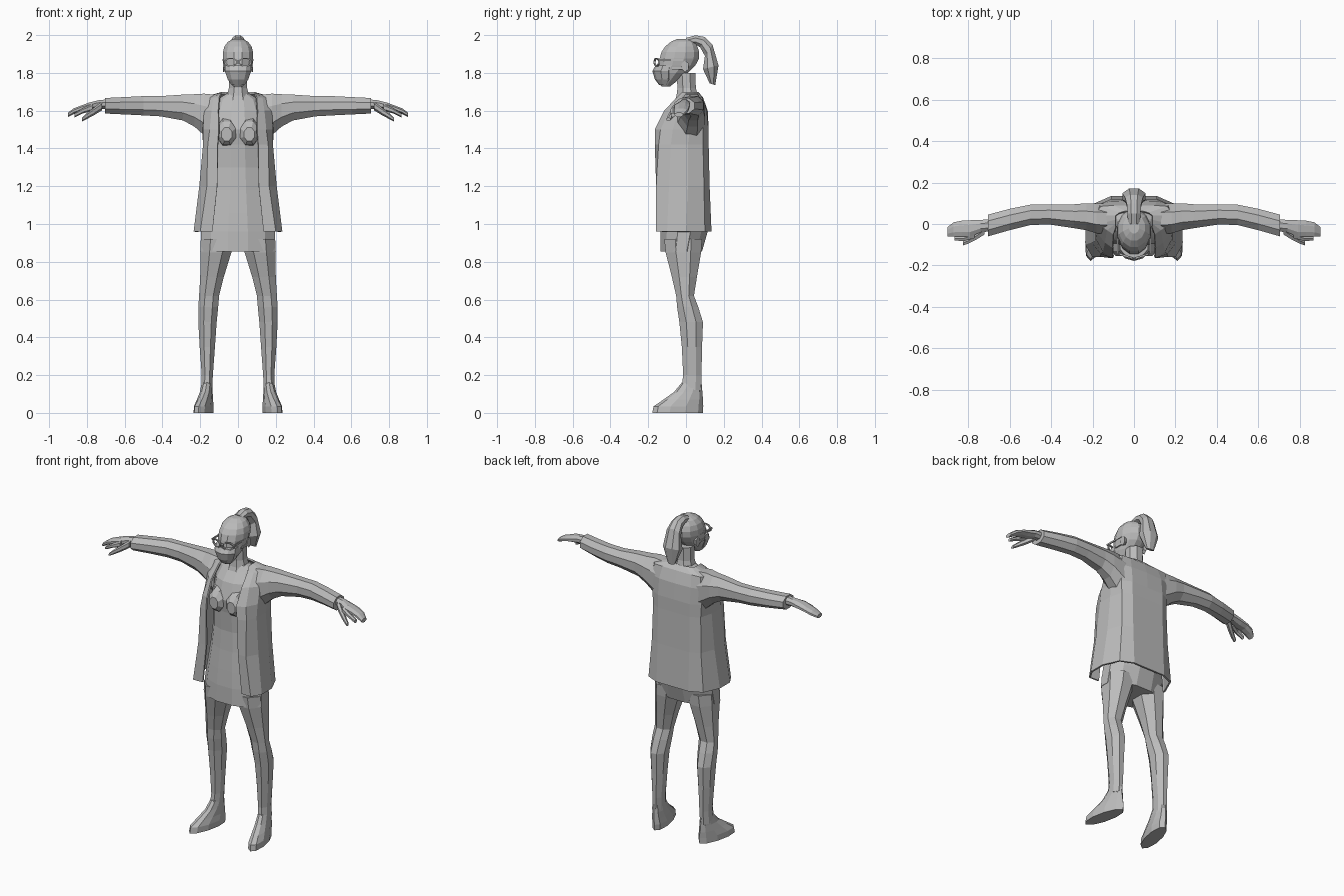
import bpy, bmesh, math
from mathutils import Vector, Matrix

grey = bpy.data.materials.new("plain grey")
grey.diffuse_color = (0.5, 0.5, 0.5, 1)


def finish(name, bm, mirror=False):
    bmesh.ops.recalc_face_normals(bm, faces=bm.faces)
    me = bpy.data.meshes.new(name)
    bm.to_mesh(me)
    bm.free()
    me.materials.append(grey)
    ob = bpy.data.objects.new(name, me)
    bpy.context.collection.objects.link(ob)
    if mirror:
        mod = ob.modifiers.new("mirror", 'MIRROR')
        mod.merge_threshold = 0.0005
    return ob


def loft(name, rings, closed=True, mirror=False):
    """Skin a list of equal-length point rings."""
    bm = bmesh.new()
    rows = [[bm.verts.new(p) for p in r] for r in rings]
    n = len(rows[0])
    for a, b in zip(rows, rows[1:]):
        for i in range(n if closed else n - 1):
            j = (i + 1) % n
            bm.faces.new((a[i], a[j], b[j], b[i]))
    if closed:
        bm.faces.new(rows[0])
        bm.faces.new(rows[-1])
    return finish(name, bm, mirror)


def ring(c, u, v, n):
    c, u, v = Vector(c), Vector(u), Vector(v)
    k = 1 / math.cos(math.pi / n)      # flat sides reach the given size
    return [c + k * (u * math.cos(t) + v * math.sin(t))
            for t in ((i + 0.5) * math.tau / n for i in range(n))]


def level(z, yf, yb, x0, x1, n=8, skew=0):
    """Horizontal ring from front yf to back yb and x0 to x1."""
    r = (yb - yf) / 2
    return ring(((x0 + x1) / 2, (yf + yb) / 2, z), ((x1 - x0) / 2, 0, 0), (skew * r, r, 0), n)


def body(name, rows, n=12):
    return loft(name, [level(z, yf, yb, -w, w, n) for z, yf, yb, w in rows])


def arm_ring(x, y0, y1, z0, z1, n=8):
    return ring((x, (y0 + y1) / 2, (z0 + z1) / 2), (0, (y1 - y0) / 2, 0), (0, 0, (z1 - z0) / 2), n)


def box(name, c, size, rot=0, mirror=False):
    bm = bmesh.new()
    m = Matrix.Translation(c) @ Matrix.Rotation(rot, 4, 'Z') @ Matrix.Diagonal((*size, 1))
    bmesh.ops.create_cube(bm, size=1, matrix=m)
    return finish(name, bm, mirror)


# Head, neck and face mask
body("head", [(1.728, -.13, -.085, .025), (1.755, -.15, -.05, .045), (1.80, -.16, .01, .065),
              (1.84, -.145, .05, .074), (1.875, -.14, .068, .08), (1.91, -.13, .07, .08),
              (1.94, -.11, .06, .072), (1.965, -.08, .045, .053), (1.98, -.045, .02, .025)])
body("neck", [(1.62, -.07, .09, .08), (1.68, -.05, .062, .058), (1.72, -.045, .052, .048),
              (1.80, -.05, .05, .046)], 8)
body("face_mask", [(1.735, -.14, -.09, .034), (1.765, -.162, -.06, .054), (1.81, -.175, -.05, .07),
                   (1.84, -.158, -.05, .068)], 10)
box("mask_strap", (.073, -.04, 1.825), (.008, .07, .012), 0, True)
loft("ear", [ring((x, -.005, 1.835), (0, s, 0), (0, 0, s * 1.5), 6)
             for x, s in ((.062, .014), (.08, .018))], mirror=True)

# Glasses: rims, bridge and temples
rim = []
for a in range(8):
    t = (a + .5) * math.tau / 8
    d = Vector((math.cos(t) * .033, 0, math.sin(t) * .021))
    rim.append(ring(Vector((.038, -.155 + .012 * math.cos(t), 1.857)) + d,
                    d.normalized() * .004, (0, .005, 0), 4))
bm = bmesh.new()
rows = [[bm.verts.new(p) for p in r] for r in rim]
for i in range(8):
    for j in range(4):
        k, m = (i + 1) % 8, (j + 1) % 4
        bm.faces.new((rows[i][j], rows[i][m], rows[k][m], rows[k][j]))
finish("glasses_rim", bm, True)
box("glasses_bridge", (0, -.163, 1.864), (.02, .008, .008))
box("glasses_temple", (.078, -.08, 1.868), (.006, .13, .01), 0, True)

# Ponytail: outer point, inner point and half width of each section
tail = [((.0, 1.985), (.01, 1.945), .028), ((.05, 1.999), (.05, 1.95), .032),
        ((.10, 1.99), (.075, 1.935), .034), ((.14, 1.95), (.10, 1.89), .043),
        ((.172, 1.84), (.09, 1.82), .056), ((.155, 1.735), (.125, 1.745), .024)]
loft("ponytail", [ring((0, (o[0] + i[0]) / 2, (o[1] + i[1]) / 2), (w, 0, 0),
                       (0, (o[0] - i[0]) / 2, (o[1] - i[1]) / 2), 8) for o, i, w in tail])

# Dress with bust
body("dress", [(.855, -.135, .085, .2), (.96, -.135, .115, .195), (1.06, -.128, .11, .18),
               (1.18, -.118, .10, .16), (1.30, -.112, .09, .145), (1.42, -.12, .09, .14),
               (1.50, -.132, .09, .14), (1.60, -.10, .09, .13), (1.66, -.055, .075, .11),
               (1.69, -.04, .055, .06)])
loft("bust", [ring((.06, y, z), (w, 0, 0), (0, 0, h), 8) for y, z, w, h in
              ((-.08, 1.49, .052, .075), (-.13, 1.48, .048, .062), (-.155, 1.475, .028, .035))],
     mirror=True)

# Open jacket: half outline from back centre round to the front opening
jacket = [
    (.96, [(0, .135), (.11, .135), (.19, .10), (.235, .0), (.235, -.10), (.20, -.16), (.135, -.158)]),
    (1.2, [(0, .125), (.11, .125), (.17, .095), (.205, .01), (.205, -.09), (.165, -.158), (.11, -.158)]),
    (1.42, [(0, .12), (.11, .12), (.165, .09), (.185, .01), (.185, -.08), (.16, -.145), (.108, -.165)]),
    (1.5, [(0, .12), (.11, .12), (.17, .09), (.19, .02), (.185, -.07), (.15, -.135), (.102, -.165)]),
    (1.6, [(0, .115), (.11, .11), (.17, .095), (.20, .04), (.18, -.04), (.14, -.09), (.105, -.115)]),
    (1.67, [(0, .09), (.10, .09), (.16, .085), (.19, .045), (.17, .0), (.13, -.03), (.10, -.05)]),
    (1.698, [(0, .066), (.04, .063), (.07, .055), (.09, .04), (.09, .02), (.09, .0), (.09, -.02)])]
coat = loft("jacket", [[(x, y, z) for x, y in pts] for z, pts in jacket], closed=False, mirror=True)
sol = coat.modifiers.new("cloth", 'SOLIDIFY')
sol.thickness = .01
sol.offset = -1

# Sleeves
loft("sleeve", [arm_ring(*r) for r in
                ((.13, -.05, .10, 1.43, 1.685), (.18, -.045, .10, 1.47, 1.69),
                 (.23, -.03, .10, 1.515, 1.687), (.29, -.02, .095, 1.548, 1.685),
                 (.41, -.002, .095, 1.57, 1.677), (.50, -.005, .093, 1.575, 1.677),
                 (.60, -.03, .073, 1.58, 1.672), (.705, -.06, .045, 1.585, 1.667))], mirror=True)

# Hands: palm with fingers, a forefinger and a thumb
loft("hand", [arm_ring(*r) for r in
              ((.69, -.035, .022, 1.61, 1.66), (.74, -.04, .02, 1.61, 1.655),
               (.79, -.062, .018, 1.602, 1.642), (.83, -.06, .016, 1.598, 1.627),
               (.87, -.06, .008, 1.582, 1.612), (.90, -.06, -.015, 1.567, 1.59))], mirror=True)
loft("forefinger", [arm_ring(*r, 6) for r in
                    ((.77, -.068, -.035, 1.60, 1.635), (.82, -.082, -.056, 1.588, 1.612),
                     (.865, -.08, -.058, 1.566, 1.586))], mirror=True)
loft("thumb", [arm_ring(*r, 6) for r in
               ((.72, -.05, -.01, 1.605, 1.645), (.76, -.075, -.04, 1.58, 1.615),
                (.80, -.095, -.068, 1.558, 1.585), (.825, -.103, -.082, 1.545, 1.562))], mirror=True)

# Legs and feet
loft("leg", [level(*r) for r in
             ((.92, -.115, .085, .025, .195), (.85, -.108, .08, .035, .198),
              (.72, -.075, .058, .075, .2), (.62, -.052, .042, .10, .206),
              (.56, -.047, .065, .105, .21), (.48, -.035, .09, .113, .21),
              (.35, -.022, .085, .122, .203), (.2, -.015, .082, .133, .192),
              (.12, -.025, .08, .137, .196))], mirror=True)
loft("foot", [level(z, f, b, x0, x1, 10, s) for z, f, b, x0, x1, s in
              ((.16, -.02, .08, .137, .192, 0), (.11, -.06, .083, .136, .2, -.08),
               (.07, -.115, .085, .137, .213, -.15), (.035, -.165, .085, .137, .225, -.2),
               (.0, -.172, .083, .139, .227, -.2))], mirror=True)
